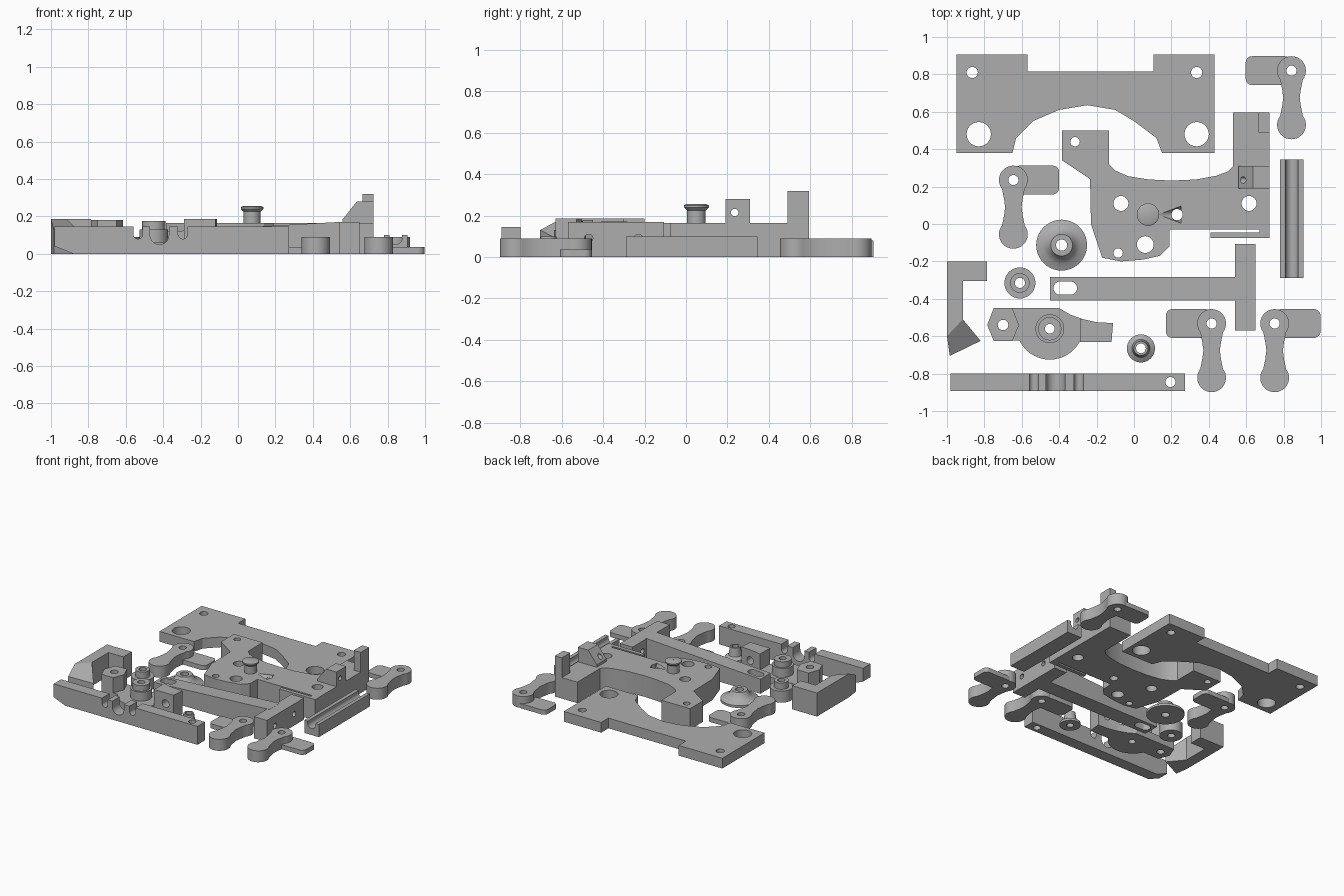
import bpy, bmesh, math
from mathutils import Matrix, Vector

if "Cube" in bpy.data.objects:
    bpy.data.objects.remove(bpy.data.objects["Cube"], do_unlink=True)

gray = bpy.data.materials.new("plain_gray")
gray.use_nodes = True
gray.diffuse_color = (0.42, 0.42, 0.42, 1)
gray.node_tree.nodes["Principled BSDF"].inputs["Base Color"].default_value = (0.42, 0.42, 0.42, 1)


def finish(name, bm, matrix=None):
    bmesh.ops.recalc_face_normals(bm, faces=bm.faces)
    if matrix:
        bm.transform(matrix)
    mesh = bpy.data.meshes.new(name)
    bm.to_mesh(mesh)
    bm.free()
    mesh.materials.append(gray)
    obj = bpy.data.objects.new(name, mesh)
    bpy.context.collection.objects.link(obj)
    return obj


def prism(name, pts, z0, z1, matrix=None):
    """Extrude an outline; z1 may be a function of x and y."""
    bm = bmesh.new()
    top = z1 if callable(z1) else lambda x, y: z1
    low = [bm.verts.new((x, y, z0)) for x, y in pts]
    high = [bm.verts.new((x, y, top(x, y))) for x, y in pts]
    bm.faces.new(low)
    bm.faces.new(high)
    for i in range(len(pts)):
        j = (i + 1) % len(pts)
        bm.faces.new((low[i], low[j], high[j], high[i]))
    return finish(name, bm, matrix)


def lathe(name, profile, x, y, n=40):
    """Revolve a closed (radius, height) profile around a vertical axis."""
    bm = bmesh.new()
    rings = []
    for i in range(n):
        a = math.tau * i / n
        rings.append([bm.verts.new((x + r * math.cos(a), y + r * math.sin(a), z)) for r, z in profile])
    for i in range(n):
        a, b = rings[i], rings[(i + 1) % n]
        for k in range(len(profile)):
            m = (k + 1) % len(profile)
            bm.faces.new((a[k], a[m], b[m], b[k]))
    return finish(name, bm)


def arc(cx, cy, r, a0, a1, n=16):
    angles = [math.radians(a0 + (a1 - a0) * i / n) for i in range(n + 1)]
    return [(cx + r * math.cos(a), cy + r * math.sin(a)) for a in angles]


def rect(x0, y0, x1, y1):
    return [(x0, y0), (x1, y0), (x1, y1), (x0, y1)]


def rounded(x0, y0, x1, y1, r):
    return (arc(x1 - r, y1 - r, r, 0, 90, 8) + arc(x0 + r, y1 - r, r, 90, 180, 8)
            + arc(x0 + r, y0 + r, r, 180, 270, 8) + arc(x1 - r, y0 + r, r, 270, 360, 8))


def subtract(obj, cutter):
    mod = obj.modifiers.new("cut", "BOOLEAN")
    mod.operation = "DIFFERENCE"
    mod.solver = "EXACT"
    mod.object = cutter
    bpy.context.view_layer.objects.active = obj
    bpy.ops.object.modifier_apply(modifier=mod.name)
    bpy.data.objects.remove(cutter, do_unlink=True)


def drill(obj, p, r, axis="Z", r2=None, depth=1):
    bm = bmesh.new()
    bmesh.ops.create_cone(bm, cap_ends=True, segments=28, radius1=r,
                          radius2=r if r2 is None else r2, depth=depth)
    turn = {"Z": Matrix(), "X": Matrix.Rotation(math.pi / 2, 4, "Y"),
            "Y": Matrix.Rotation(math.pi / 2, 4, "X")}[axis]
    subtract(obj, finish("cutter", bm, Matrix.Translation(Vector(p)) @ turn))


SIDE = Matrix.Rotation(math.pi / 2, 4, "X")  # outline in x and z, extruded along -y

# Back plate with a wide arch
arch = [(.15, .38), (.12, .46), (0, .55), (-.1, .61), (-.25, .635), (-.4, .61),
        (-.54, .55), (-.63, .46), (-.65, .38)]
plate = prism("back_plate", [(-.95, .38), (-.95, .905), (-.57, .905), (-.57, .815), (.105, .815),
                             (.105, .905), (.43, .905), (.43, .38)] + arch, 0, .08)
for x in (-.865, .335):
    drill(plate, (x, .81, 0), .03)
for x in (-.83, .335):
    drill(plate, (x, .48, 0), .065)

# Main body with its thin spring arm
hollow = [(-.135, .32), (-.1, .285), (-.03, .255), (.08, .238), (.2, .232), (.33, .238),
          (.44, .258), (.5, .28), (.53, .31)]
body = prism("main_body", [(-.385, .34), (-.385, .5), (-.135, .5)] + hollow + [
    (.53, .595), (.725, .595), (.725, -.075), (.41, -.075), (.41, -.045), (.67, -.045), (.67, -.03),
    (.19, -.03), (.19, -.12), (.14, -.17), (.05, -.19), (-.07, -.2), (-.17, -.18), (-.23, 0),
    (-.235, .24)], 0, .165)
for x, y, r in [(-.315, .44, .025), (-.07, .11, .04), (.06, -.11, .045), (-.085, -.155, .025),
                (.615, .11, .04), (.23, .05, .03)]:
    drill(body, (x, y, 0), r)
drill(body, (.19, .05, .165), 0, "X", .045, .12)
lug = prism("sloped_lug", [(.56, .15), (.725, .15), (.725, .28), (.635, .28), (.56, .185)],
            -.31, -.19, SIDE)
drill(lug, (.64, .235, .215), .018, "X")
prism("stop_post", rect(.665, .49, .725, .595), .15, .32)
lathe("knob", [(.001, .15), (.045, .15), (.045, .225), (.06, .24), (.06, .25), (.05, .255), (.001, .255)],
      .075, .05)


# Levers, each with a low side tab
def lever(name, x, y, side):
    waist = [(-.05, -.1), (-.044, -.145), (-.05, -.19)]
    shape = (arc(0, 0, .077, -38, 218, 24) + waist + arc(0, -.29, .077, 142, 398, 24)
             + [(-px, py) for px, py in reversed(waist)])
    arm = prism(name, [(x + px, y + py) for px, py in shape], 0, .09)
    x0, x1 = sorted((x, x + side * .245))
    tab = prism(name + "_tab", rounded(x0, y - .077, x1, y + .077, .035), 0, .036)
    for part in (arm, tab):
        drill(part, (x, y, 0), .027)


for name, x, y, side in [("rear_lever", .842, .82, -1), ("side_lever", -.645, .235, 1),
                         ("front_lever_inner", .415, -.532, -1), ("front_lever_outer", .752, -.532, 1)]:
    lever(name, x, y, side)

# Grooved rail
prism("grooved_rail", [(.78, 0), (.907, 0), (.907, .1), (.878, .1)] + arc(.844, .085, .034, 0, -180)
      + [(.81, .1), (.78, .1)], -.345, .29, SIDE)

# Slide with a cross head
slide = prism("slide_bar", rect(-.45, -.41, .56, -.283), 0, lambda x, y: .14 + .056 * x)
subtract(slide, prism("cutter", rounded(-.43, -.378, -.305, -.308, .034), -1, 1))
head = prism("slide_head", rect(.54, -.57, .65, -.107), 0, .17)
for y in (-.47, -.23):
    drill(head, (.6, y, .09), .02, "X")


# Notched front bar
def notch(x0, x1, z):
    r = (x1 - x0) / 2
    return [(x1, .145)] + arc(x0 + r, z + r, r, 0, -180) + [(x0, .145)]


bar = prism("front_bar", [(-.88, 0), (.272, 0), (.272, .145)] + notch(-.32, -.27, .08)
            + notch(-.47, -.37, .05) + notch(-.56, -.51, .08) + [(-.98, .145), (-.98, .04)],
            .8, .892, SIDE)
drill(bar, (.195, -.845, 0), .027)

# Angled bracket
prism("bracket", [(-1, -.2), (-1, -.6), (-.915, -.51), (-.915, -.305), (-.785, -.305), (-.785, -.2)],
      0, .185)
prism("bracket_foot", [(-1, -.6), (-.985, -.705), (-.82, -.625), (-.915, -.51)], 0,
      lambda x, y: .185 - .65 * max(0, .73 * (x + .915) - .69 * (y + .51)))

# Pivot arm: round plate, tall end block, stepped boss and drilled tail
pivot = prism("pivot_plate", [(-.75, -.45), (-.4, -.45), (-.34, -.485), (-.27, -.51), (-.2, -.525),
                              (-.2, -.63)] + arc(-.45, -.545, .18, -28, -154, 24)
              + [(-.75, -.625), (-.785, -.54)], 0, .06)
drill(pivot, (-.45, -.56, 0), .026)
block = prism("pivot_end_block", [(-.75, -.45), (-.65, -.45), (-.615, -.54), (-.65, -.625),
                                  (-.75, -.625), (-.785, -.54)], 0, .18)
for part in (pivot, block):
    drill(part, (-.7, -.54, 0), .028)
tail = prism("pivot_tail", [(-.29, -.505), (-.2, -.525), (-.112, -.53), (-.12, -.63), (-.29, -.63)],
             0, .185)
drill(tail, (-.19, -.58, .1), .03, "Y")
lathe("pivot_boss", [(.026, .03), (.077, .03), (.077, .13), (.062, .13), (.062, .175), (.026, .175)],
      -.45, -.56)

# Turned pieces
lathe("bushing", [(.027, 0), (.083, 0), (.083, .09), (.052, .09), (.052, .14), (.027, .14)], -.61, -.315)
lathe("cone_washer", [(.03, 0), (.136, 0), (.136, .018), (.1, .032), (.075, .05), (.058, .085), (.03, .085)],
      -.387, -.113)
lathe("small_flange", [(.026, 0), (.075, 0), (.075, .018), (.048, .035), (.038, .1), (.026, .1)],
      .037, -.665)

bpy.ops.object.select_all(action="DESELECT")
for obj in bpy.context.collection.objects:
    if obj.type == "MESH":
        obj.select_set(True)
        bpy.context.view_layer.objects.active = obj
bpy.ops.object.shade_smooth_by_angle(angle=math.radians(30))
